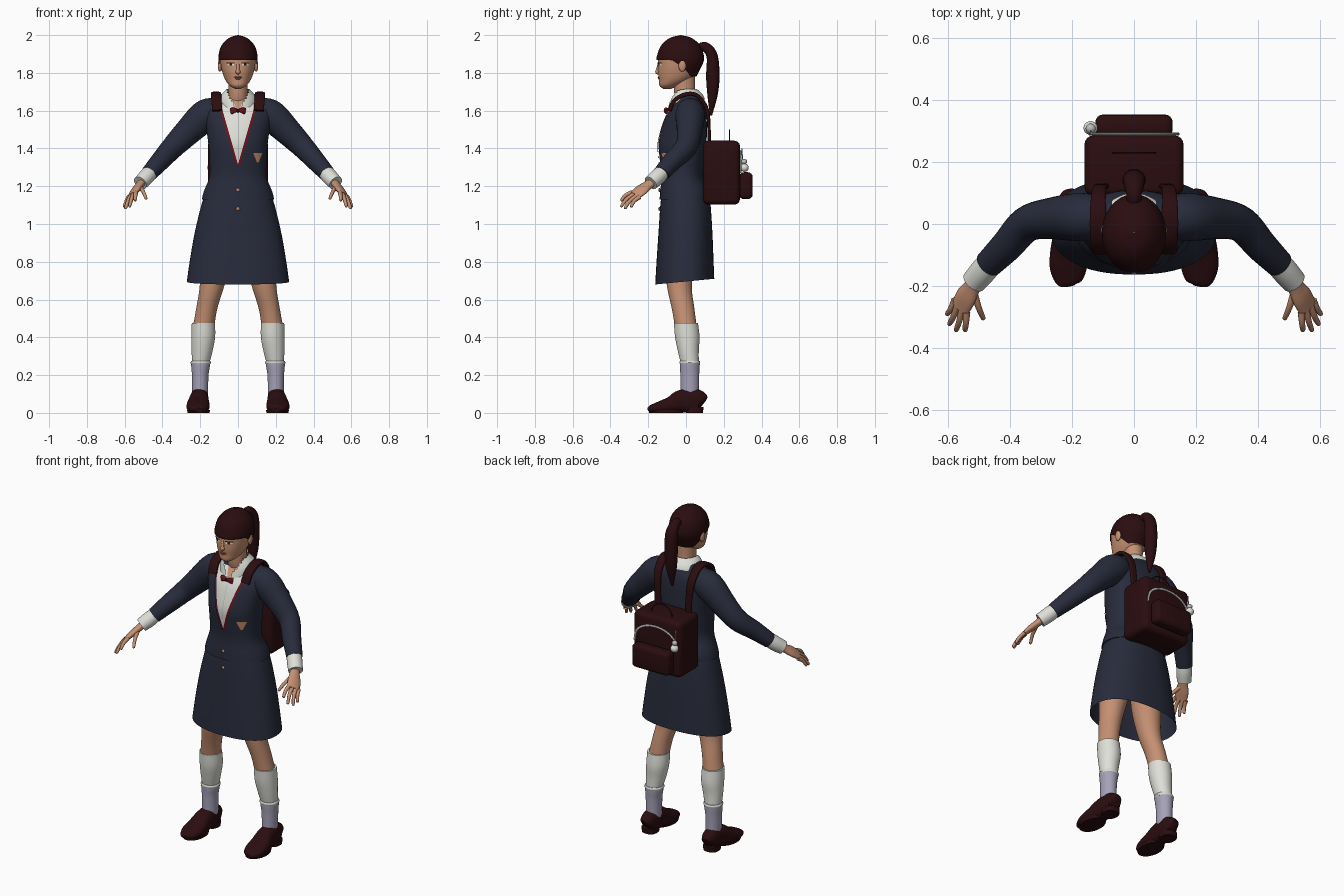
import bpy, bmesh, math
from mathutils import Vector, Matrix

if "Cube" in bpy.data.objects:
    bpy.data.objects.remove(bpy.data.objects["Cube"])

def mat(name, r, g, b):
    m = bpy.data.materials.new(name)
    m.diffuse_color = (r, g, b, 1)
    m.use_nodes = True
    m.node_tree.nodes["Principled BSDF"].inputs["Base Color"].default_value = m.diffuse_color
    return m

NAVY = mat("navy cloth", .021, .024, .044)
MAROON = mat("dark maroon", .024, .004, .005)
SKIN = mat("skin", .56, .28, .17)
WHITE = mat("white cloth", .74, .74, .69)
LILAC = mat("lilac sock", .38, .36, .48)
RED = mat("red trim", .15, .006, .012)
COPPER = mat("copper", .5, .25, .13)
SILVER = mat("silver", .5, .5, .5)
DARK = mat("dark eye", .02, .008, .006)
LIP = mat("lip", .38, .13, .09)

def make(name, bm, m, mirror=False):
    me = bpy.data.meshes.new(name)
    bm.to_mesh(me)
    bm.free()
    me.materials.append(m)
    me.polygons.foreach_set("use_smooth", [True] * len(me.polygons))
    me.set_sharp_from_angle(angle=math.radians(40))
    o = bpy.data.objects.new(name, me)
    bpy.context.collection.objects.link(o)
    if mirror:
        o.modifiers.new("mirror", "MIRROR").use_mirror_merge = False
    return o

def interp(keys, p):
    """Smooth curve through keys (position first), evaluated at p."""
    n = len(keys)
    p = min(max(p, keys[0][0]), keys[-1][0])
    i = max(k for k in range(n - 1) if keys[k][0] <= p)
    slope = lambda a, b, c: (keys[b][c] - keys[a][c]) / (keys[b][0] - keys[a][0])
    h = keys[i + 1][0] - keys[i][0]
    t = (p - keys[i][0]) / h
    out = []
    for c in range(1, len(keys[0])):
        m0 = slope(max(i - 1, 0), i + 1, c)
        m1 = slope(i, min(i + 2, n - 1), c)
        out.append((2*t**3 - 3*t*t + 1) * keys[i][c] + (t**3 - 2*t*t + t) * h * m0
                   + (3*t*t - 2*t**3) * keys[i + 1][c] + (t**3 - t*t) * h * m1)
    return out

def sup(a, n):
    c, s = math.cos(a), math.sin(a)
    return (math.copysign(abs(c) ** (2 / n), c), math.copysign(abs(s) ** (2 / n), s))

def skin_rows(bm, rows, closed, cap=False, keep=None):
    vs = [[bm.verts.new(p) for p in r] for r in rows]
    n = len(rows[0])
    for a, b in zip(vs, vs[1:]):
        for i in range(n if closed else n - 1):
            j = (i + 1) % n
            q = (a[i], a[j], b[j], b[i])
            if keep is None or keep(sum((v.co for v in q), Vector()) / 4):
                bm.faces.new(q)
    if cap:
        bm.faces.new(vs[0][::-1])
        bm.faces.new(vs[-1])

def loft(name, keys, m, n=2, seg=48, rows=24, cap=True, mirror=False, bottom=None, keep=None):
    """Stack of horizontal rounded rings; keys are (z, cx, cy, rx, ry)."""
    bm, out = bmesh.new(), []
    for r in range(rows + 1):
        t = r / rows
        t = t * t * (3 - 2 * t)
        ring = []
        for i in range(seg):
            c, s = sup((i + .5) * 2 * math.pi / seg, n)
            z0 = bottom(c, s) if bottom else keys[0][0]
            z = z0 + (keys[-1][0] - z0) * t
            cx, cy, rx, ry = interp(keys, z)
            ring.append((cx + max(rx, .001) * c, cy + max(ry, .001) * s, z))
        out.append(ring)
    skin_rows(bm, out, True, cap, keep)
    return make(name, bm, m, mirror)

def sweep(name, pts, m, ref=(0, 0, 1), n=2, seg=20, sub=5, mirror=False):
    """Rounded section along a path; pts are (x, y, z, half size along ref, other half size)."""
    keys = [(i,) + tuple(p) for i, p in enumerate(pts)]
    N = (len(pts) - 1) * sub
    vals = [interp(keys, i / sub) for i in range(N + 1)]
    P = [Vector(v[:3]) for v in vals]
    bm, out = bmesh.new(), []
    for i, v in enumerate(vals):
        t = (P[min(i + 1, N)] - P[max(i - 1, 0)]).normalized()
        u = Vector(ref)
        u = (u - t * u.dot(t)).normalized()
        w = t.cross(u)
        ring = []
        for k in range(seg):
            c, s = sup((k + .5) * 2 * math.pi / seg, n)
            q = P[i] + u * c * v[3] + w * s * v[4]
            ring.append((q.x, q.y, max(q.z, 0)))
        out.append(ring)
    skin_rows(bm, out, True, True)
    return make(name, bm, m, mirror)

def drape(name, keys, z0, z1, left, right, off, m, n=2, nz=20, nx=12, mirror=False):
    """Thin panel laid on the front of a loft, between two side lines."""
    bm, out = bmesh.new(), []
    for r in range(nz + 1):
        z = z0 + (z1 - z0) * r / nz
        cx, cy, rx, ry = interp(keys, z)
        row = []
        for k in range(nx + 1):
            x = left(z) + (right(z) - left(z)) * k / nx
            d = min(abs(x - cx) / rx, 1)
            row.append((x, cy - ry * (1 - d ** n) ** (1 / n) - off, z))
        out.append(row)
    skin_rows(bm, out, False)
    return make(name, bm, m, mirror)

def ball(name, c, r, m, mirror=False):
    bm = bmesh.new()
    bmesh.ops.create_uvsphere(bm, u_segments=20, v_segments=12, radius=1,
                              matrix=Matrix.Translation(c) @ Matrix.Diagonal((*r, 1)))
    return make(name, bm, m, mirror)

def box(name, c, s, m, bevel, mirror=False):
    bm = bmesh.new()
    bmesh.ops.create_cube(bm, size=1, matrix=Matrix.Translation(c) @ Matrix.Diagonal((*s, 1)))
    bmesh.ops.bevel(bm, geom=bm.edges[:], offset=bevel, segments=4, profile=.5, affect='EDGES')
    return make(name, bm, m, mirror)

# jacket body, shirt front, trim
TORSO = [(1.13, 0, -.005, .192, .135), (1.17, 0, -.005, .182, .132), (1.25, 0, -.02, .152, .11),
         (1.35, 0, -.02, .152, .12), (1.43, 0, -.018, .158, .127), (1.5, 0, -.01, .168, .12),
         (1.57, 0, .002, .182, .107), (1.62, 0, .014, .18, .088), (1.655, 0, .02, .155, .064),
         (1.68, 0, .022, .11, .05), (1.7, 0, .022, .05, .035)]
loft("jacket_body", TORSO, NAVY, n=2.2, seg=64, rows=40)
vee = lambda z: .083 * (z - 1.315) / .29
drape("shirt_front", TORSO, 1.315, 1.655, lambda z: -vee(z), vee, .004, WHITE, n=2.2)
drape("lapel_trim", TORSO, 1.31, 1.64, vee, lambda z: vee(z) + .012, .007, RED, n=2.2, nx=2, mirror=True)
drape("shirt_placket", TORSO, 1.34, 1.59, lambda z: .002, lambda z: .005, .006, SILVER, n=2.2, nx=1)
drape("open_neck_skin", TORSO, 1.585, 1.67, lambda z: -.4 * (z - 1.585), lambda z: .4 * (z - 1.585), .008, SKIN, n=2.2)
drape("pocket_crest", TORSO, 1.325, 1.375, lambda z: .105 - .4 * (z - 1.315), lambda z: .105 + .4 * (z - 1.315),
      .005, COPPER, n=2.2, nz=4, nx=4)
for z in (1.18, 1.08):
    ball("front_button", (0, -.141, z), (.01, .006, .01), COPPER)

# collar and bow
COLLAR = [(1.61, 0, .0, .1, .098), (1.66, 0, .008, .103, .092), (1.69, 0, .005, .085, .08), (1.715, 0, -.005, .058, .062)]
loft("shirt_collar", COLLAR, WHITE, cap=False, rows=10,
     bottom=lambda c, s: 1.66 - .05 * max(-s, 0),
     keep=lambda p: not (p.y < 0 and abs(p.x) < .012 + .45 * (p.z - 1.61)))
sweep("bow_loop", [(.003, -.106, 1.6, .007, .007), (.02, -.108, 1.602, .014, .009), (.037, -.1, 1.598, .017, .008)],
      RED, n=3, mirror=True)
ball("bow_knot", (0, -.108, 1.6), (.009, .01, .01), MAROON)

# skirt with back slit
SKIRT = [(.68, 0, -.006, .273, .157), (.8, 0, -.005, .256, .151), (.95, 0, -.003, .23, .143),
         (1.1, 0, -.003, .194, .133), (1.16, 0, -.005, .174, .124)]
loft("skirt", SKIRT, NAVY, n=2.3, seg=63, cap=False, bottom=lambda c, s: .695 + .015 * s,
     keep=lambda p: not (p.y > 0 and abs(p.x) < .006 and p.z < .83))

# legs, socks, shoes
loft("leg", [(.45, .183, 0, .057, .058), (.55, .166, -.015, .056, .06), (.67, .138, -.035, .065, .066),
             (.85, .112, -.03, .085, .085), (1.05, .09, 0, .085, .09)], SKIN, seg=32, mirror=True)
loft("long_sock", [(.262, .197, .02, .046, .048), (.33, .19, .012, .056, .056), (.4, .184, .007, .063, .065),
                   (.475, .183, 0, .062, .064)], WHITE, seg=32, mirror=True)
loft("ankle_sock", [(.08, .2, .02, .042, .048), (.2, .2, .02, .044, .05), (.25, .198, .02, .05, .053),
                    (.268, .198, .02, .051, .053)], LILAC, seg=32, mirror=True)
loft("sock_cuff", [(.258, .197, .02, .05, .052), (.266, .197, .02, .055, .056), (.276, .197, .02, .05, .052)],
     WHITE, seg=32, rows=6, mirror=True)
sweep("shoe", [(.207, .09, .05, .03, .025), (.205, .075, .06, .055, .04), (.204, .03, .066, .065, .047),
               (.206, -.03, .06, .06, .051), (.21, -.08, .044, .043, .059), (.212, -.14, .031, .03, .06),
               (.212, -.185, .022, .019, .043), (.21, -.2, .018, .008, .018)], MAROON, n=2.5, seg=28, mirror=True)
loft("shoe_sole", [(0, .209, -.105, .058, .09), (.016, .209, -.105, .061, .094)], MAROON, rows=2, mirror=True)
loft("shoe_heel", [(0, .206, .045, .044, .045), (.03, .206, .045, .045, .048)], MAROON, n=2.6, rows=2, mirror=True)

# arms and hands
sweep("sleeve", [(.11, .02, 1.595, .075, .07), (.175, .022, 1.572, .085, .078), (.265, .018, 1.488, .072, .067),
                 (.345, .0, 1.407, .061, .058), (.41, -.07, 1.335, .052, .052), (.47, -.13, 1.268, .043, .045)],
      NAVY, seg=28, mirror=True)
sweep("shirt_cuff", [(.455, -.115, 1.285, .038, .04), (.485, -.15, 1.25, .042, .043), (.517, -.187, 1.217, .039, .04)],
      WHITE, seg=28, mirror=True)
ACROSS = (.66, .6, -.44)
sweep("palm", [(.5, -.165, 1.235, .026, .023), (.52, -.2, 1.207, .029, .02), (.542, -.236, 1.18, .038, .018),
               (.562, -.272, 1.152, .036, .012)], SKIN, ref=ACROSS, mirror=True)
for name, a, tip in (("index", (.54, -.285, 1.168), (.545, -.345, 1.122)),
                     ("middle", (.554, -.275, 1.158), (.575, -.345, 1.09)),
                     ("ring", (.568, -.26, 1.15), (.597, -.325, 1.08)),
                     ("little", (.578, -.245, 1.143), (.604, -.292, 1.088)),
                     ("thumb", (.517, -.22, 1.195), (.485, -.308, 1.132))):
    A, B = Vector(a), Vector(tip)
    M = (A + B) / 2 + Vector((0, -.006, .006))
    sweep(name + "_finger", [(*A, .012, .012), (*M, .01, .01), (*(M.lerp(B, .85)), .008, .008), (*B, .003, .003)],
          SKIN, ref=ACROSS, seg=10, sub=3, mirror=True)

# head and face
HEAD = [(1.715, 0, -.1, .015, .02), (1.73, 0, -.092, .042, .048), (1.76, 0, -.062, .066, .08),
        (1.8, 0, -.042, .082, .106), (1.85, 0, -.036, .092, .111), (1.9, 0, -.035, .093, .112),
        (1.95, 0, -.03, .08, .095), (1.98, 0, -.03, .03, .04)]
loft("head", HEAD, SKIN, n=2.1)
loft("neck", [(1.6, 0, .02, .06, .055), (1.68, 0, -.005, .051, .056), (1.82, 0, -.008, .054, .056)], SKIN, seg=32)
ball("nose", (0, -.148, 1.806), (.013, .015, .014), SKIN)
sweep("nose_bridge", [(0, -.142, 1.855, .007, .006), (0, -.152, 1.81, .009, .009)], SKIN, ref=(1, 0, 0))
ball("ear", (.096, -.02, 1.838), (.011, .02, .032), SKIN, mirror=True)
drape("eye_white", HEAD, 1.838, 1.851, lambda z: .02, lambda z: .055, .002, WHITE, n=2.1, nz=4, mirror=True)
drape("iris", HEAD, 1.838, 1.851, lambda z: .031, lambda z: .044, .004, DARK, n=2.1, nz=4, mirror=True)
drape("eyelash", HEAD, 1.85, 1.856, lambda z: .018, lambda z: .06, .005, DARK, n=2.1, nz=4, mirror=True)
for z, w in ((1.777, .02), (1.77, .017)):
    ball("lip", (0, interp(HEAD, z)[1] - interp(HEAD, z)[3] + .001, z), (w, .006, .005), LIP)

# hair cap with fringe, and ponytail
HAIR = [(1.77, 0, -.02, .07, .07), (1.82, 0, -.022, .092, .097), (1.865, 0, -.03, .103, .125),
        (1.9, 0, -.029, .102, .122), (1.94, 0, -.028, .09, .107), (1.97, 0, -.028, .067, .08),
        (1.99, 0, -.028, .038, .046), (2.0, 0, -.028, .002, .002)]
def hairline(c, s):
    if s < -.35:
        return 1.867
    return 1.867 - .085 * min((s + .35) / .9, 1)
loft("hair_cap", HAIR, MAROON, seg=64, rows=28, cap=False, bottom=hairline)
sweep("ponytail", [(0, .06, 1.925, .022, .022), (0, .1, 1.938, .026, .026), (0, .138, 1.89, .036, .03),
                   (0, .142, 1.78, .037, .036), (0, .14, 1.68, .03, .027), (0, .132, 1.575, .006, .006)],
      MAROON, ref=(1, 0, 0), mirror=False)

# backpack
box("bag_body", (0, .188, 1.272), (.32, .196, .338), MAROON, .03)
box("bag_pocket", (0, .317, 1.203), (.25, .072, .142), MAROON, .025)
sweep("bag_strap", [(.11, -.088, 1.6, .027, .011), (.114, -.06, 1.655, .027, .011), (.116, .0, 1.687, .027, .011),
                    (.116, .06, 1.68, .025, .01), (.112, .11, 1.61, .022, .01), (.104, .122, 1.5, .02, .009),
                    (.1, .122, 1.41, .02, .009)], MAROON, ref=(1, 0, 0), n=4, mirror=True)
arc = [math.pi * i / 8 for i in range(9)]
sweep("bag_zipper", [(.142 * math.cos(a), .29, 1.27 + .115 * math.sin(a) ** .8 if 0 < a < 3.1 else 1.27, .005, .006)
                     for a in arc], SILVER, ref=(0, 1, 0), seg=8)
sweep("bag_handle", [(.07 * math.cos(a), .23, 1.435 + .063 * math.sin(a), .003, .003) for a in arc],
      MAROON, ref=(0, 1, 0), seg=8)
ball("charm_body", (-.14, .31, 1.298), (.023, .022, .022), WHITE)
ball("charm_head", (-.14, .308, 1.33), (.016, .016, .015), SILVER)
sweep("charm_chain", [(-.14, .3, 1.34, .003, .003), (-.138, .295, 1.4, .003, .003)], SILVER, ref=(1, 0, 0), seg=8)
